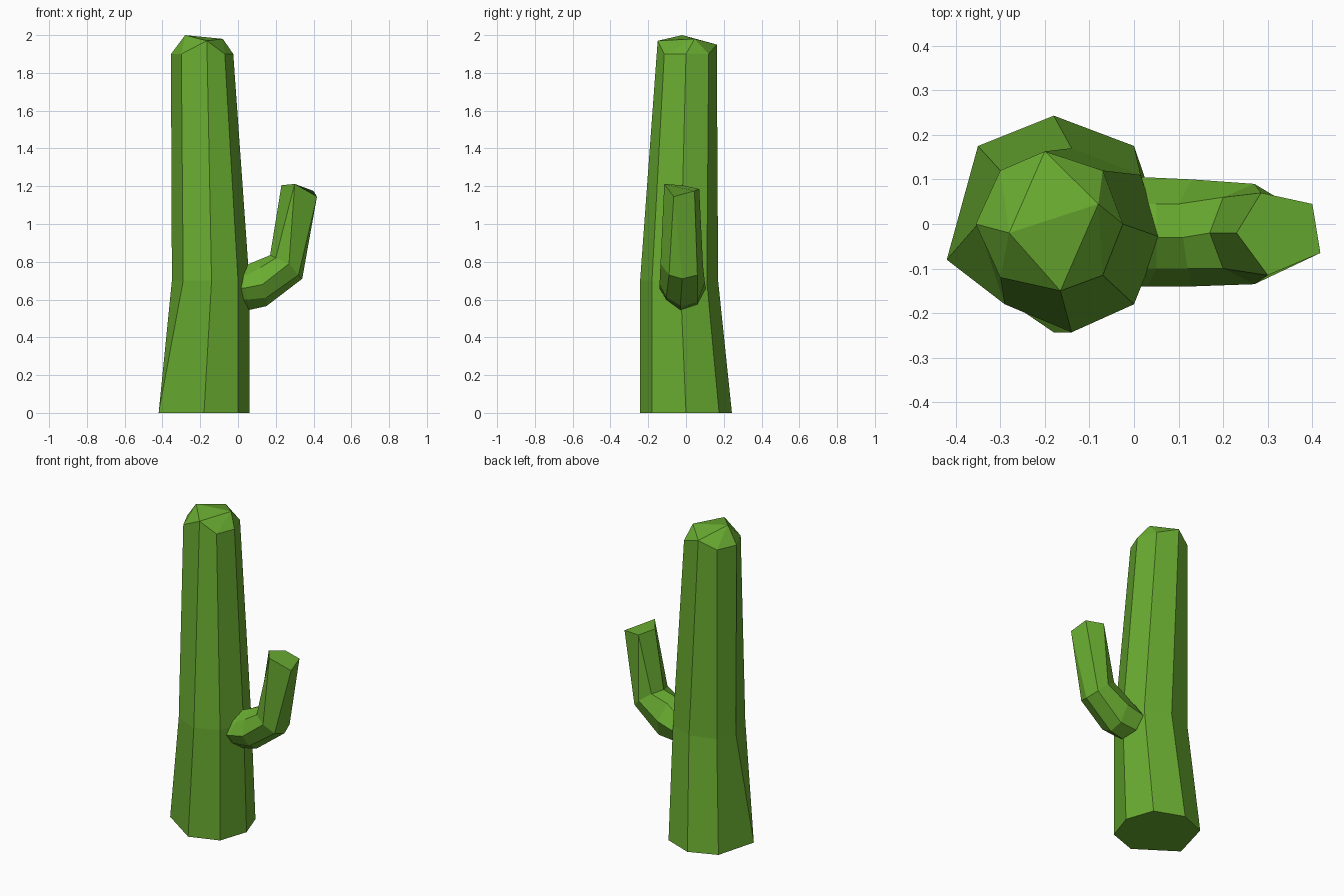
import bpy, bmesh

if "Cube" in bpy.data.objects:
    bpy.data.objects.remove(bpy.data.objects["Cube"])

green = bpy.data.materials.new("cactus green")
green.diffuse_color = (0.14, 0.41, 0.03, 1)
green.use_nodes = True
green.node_tree.nodes["Principled BSDF"].inputs["Base Color"].default_value = green.diffuse_color


def loft(name, rings):
    """Skin matching rings; repeated points collapse to triangles; ends are capped."""
    bm = bmesh.new()
    made = {}

    def vert(p):
        if p not in made:
            made[p] = bm.verts.new(p)
        return made[p]

    def face(points):
        verts = list(dict.fromkeys(vert(p) for p in points))
        if len(verts) > 2:
            bm.faces.new(verts)

    for a, b in zip(rings, rings[1:]):
        for i in range(len(a)):
            j = (i + 1) % len(a)
            face([a[i], a[j], b[j], b[i]])
    face(rings[0][::-1])
    face(rings[-1])
    bmesh.ops.recalc_face_normals(bm, faces=bm.faces)
    mesh = bpy.data.meshes.new(name)
    bm.to_mesh(mesh)
    bm.free()
    mesh.materials.append(green)
    obj = bpy.data.objects.new(name, mesh)
    bpy.context.collection.objects.link(obj)
    return obj


def level(z, points):
    return [(x, y, z) for x, y in points]


# Trunk: flared base, bend at the waist, tapered top with a faceted ridge
base = level(0, [(-.42, -.08), (-.42, -.08), (-.18, -.243), (0, -.18),
                 (.06, 0), (0, .175), (-.18, .243), (-.35, .175)])
waist = level(.7, [(-.35, 0), (-.29, -.18), (-.14, -.243), (0, -.18),
                   (.06, -.03), (.015, .11), (-.14, .17), (-.3, .12)])
top = level(1.9, [(-.355, 0), (-.3, -.12), (-.165, -.15), (-.07, -.115),
                  (-.025, 0), (-.07, .12), (-.2, .163), (-.3, .12)])
F = top[2] = (-.165, -.15, 1.97)
B = top[6] = (-.2, .163, 1.95)
P, Q = (-.28, -.02, 2.0), (-.08, .045, 1.98)
loft("trunk", [base, waist, top,
               [P, P, F, Q, Q, Q, B, P],
               [P, P, P, Q, Q, Q, Q, P]])

# Arm: leaves the trunk on the right, bends and rises to a slanted tip
root = [(.05, -.03, .785), (.05, -.1, .73), (.03, -.14, .66), (.05, -.105, .6),
        (.06, -.03, .545), (.04, .06, .575), (.02, .105, .66), (.05, .045, .75)]
inner = [(x - .08, y, z) for x, y, z in root]
bend = [(.11, -.03, .81), (.12, -.1, .77), (.13, -.14, .68), (.15, -.105, .61),
        (.15, -.03, .565), (.15, .06, .585), (.13, .1, .69), (.1, .045, .79)]
elbow = [(.17, -.02, .835), (.2, -.1, .82), (.27, -.135, .79), (.32, -.09, .73),
         (.34, -.02, .71), (.32, .06, .73), (.27, .09, .78), (.2, .06, .83)]
t1, t2, t3, t4, t5 = ((.23, -.02, 1.205), (.3, -.115, 1.212), (.418, -.065, 1.145),
                      (.4, .045, 1.175), (.285, .07, 1.185))
loft("arm", [inner, root, bend, elbow, [t1, t2, t2, t3, t3, t4, t5, t5]])
